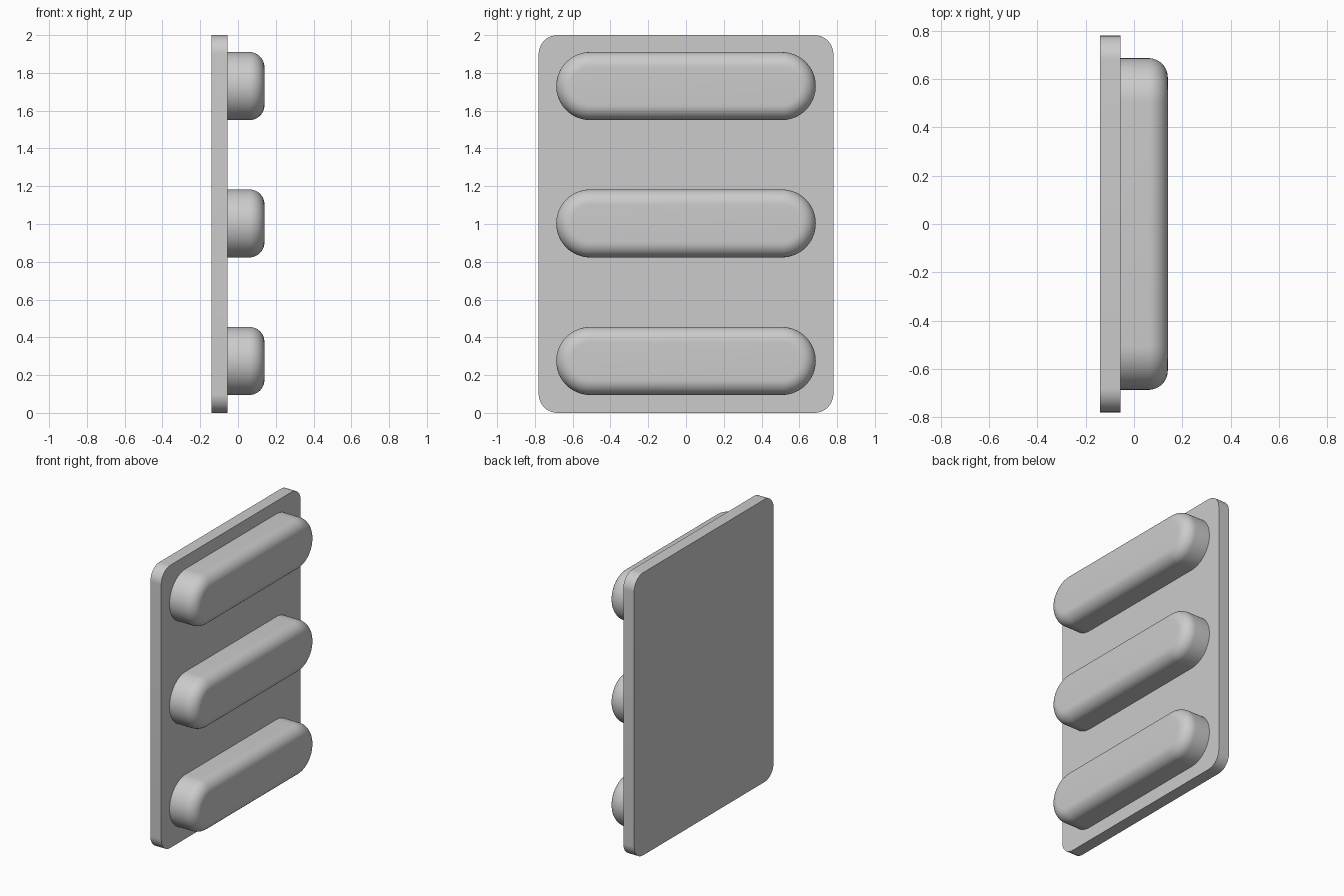
import bpy
import bmesh
from math import sin, cos, pi, radians

cube = bpy.data.objects.get("Cube")
if cube:
    bpy.data.objects.remove(cube, do_unlink=True)

grey = bpy.data.materials.new("plain grey")
grey.use_nodes = True
colour = (0.6, 0.6, 0.6, 1)
grey.diffuse_color = colour
grey.node_tree.nodes["Principled BSDF"].inputs["Base Color"].default_value = colour


def outline(half_y, half_z, radius, steps=16):
    """Rounded rectangle in the YZ plane, centred on the origin."""
    points = []
    for quarter, (sy, sz) in enumerate([(1, 1), (-1, 1), (-1, -1), (1, -1)]):
        for i in range(steps + 1):
            a = (quarter + i / steps) * pi / 2
            points.append((sy * (half_y - radius) + radius * cos(a),
                           sz * (half_z - radius) + radius * sin(a)))
    return points


def rounded_slab(name, x0, x1, half_y, half_z, radius, z, fillet=0.0):
    """Extrude the outline along x, rolling its outer rim over by the fillet."""
    levels = [(x0, 0.0), (x1 - fillet, 0.0)]
    if fillet:
        for i in range(1, 13):
            a = i / 12 * pi / 2
            levels.append((x1 - fillet + fillet * sin(a), fillet * (1 - cos(a))))
    bm = bmesh.new()
    rings = [[bm.verts.new((x, y, v)) for y, v in
              outline(half_y - d, half_z - d, radius - d)] for x, d in levels]
    for low, high in zip(rings, rings[1:]):
        for i in range(len(low)):
            j = (i + 1) % len(low)
            bm.faces.new((low[i], low[j], high[j], high[i]))
    bm.faces.new(rings[0][::-1])
    bm.faces.new(rings[-1])
    bmesh.ops.remove_doubles(bm, verts=bm.verts[:], dist=1e-5)
    bmesh.ops.recalc_face_normals(bm, faces=bm.faces[:])
    mesh = bpy.data.meshes.new(name)
    bm.to_mesh(mesh)
    bm.free()
    mesh.materials.append(grey)
    obj = bpy.data.objects.new(name, mesh)
    obj.location.z = z
    bpy.context.collection.objects.link(obj)
    bpy.ops.object.select_all(action="DESELECT")
    obj.select_set(True)
    bpy.context.view_layer.objects.active = obj
    bpy.ops.object.shade_smooth_by_angle(angle=radians(30))


# Upright backing plate
rounded_slab("back_plate", -0.14, -0.055, 0.78, 1.0, 0.1, 1.0)

# Three pill-shaped pads with rolled outer rims
for label, z in (("lower", 0.275), ("middle", 1.003), ("upper", 1.73)):
    rounded_slab(label + "_pad", -0.056, 0.14, 0.687, 0.18, 0.18, z, fillet=0.08)
